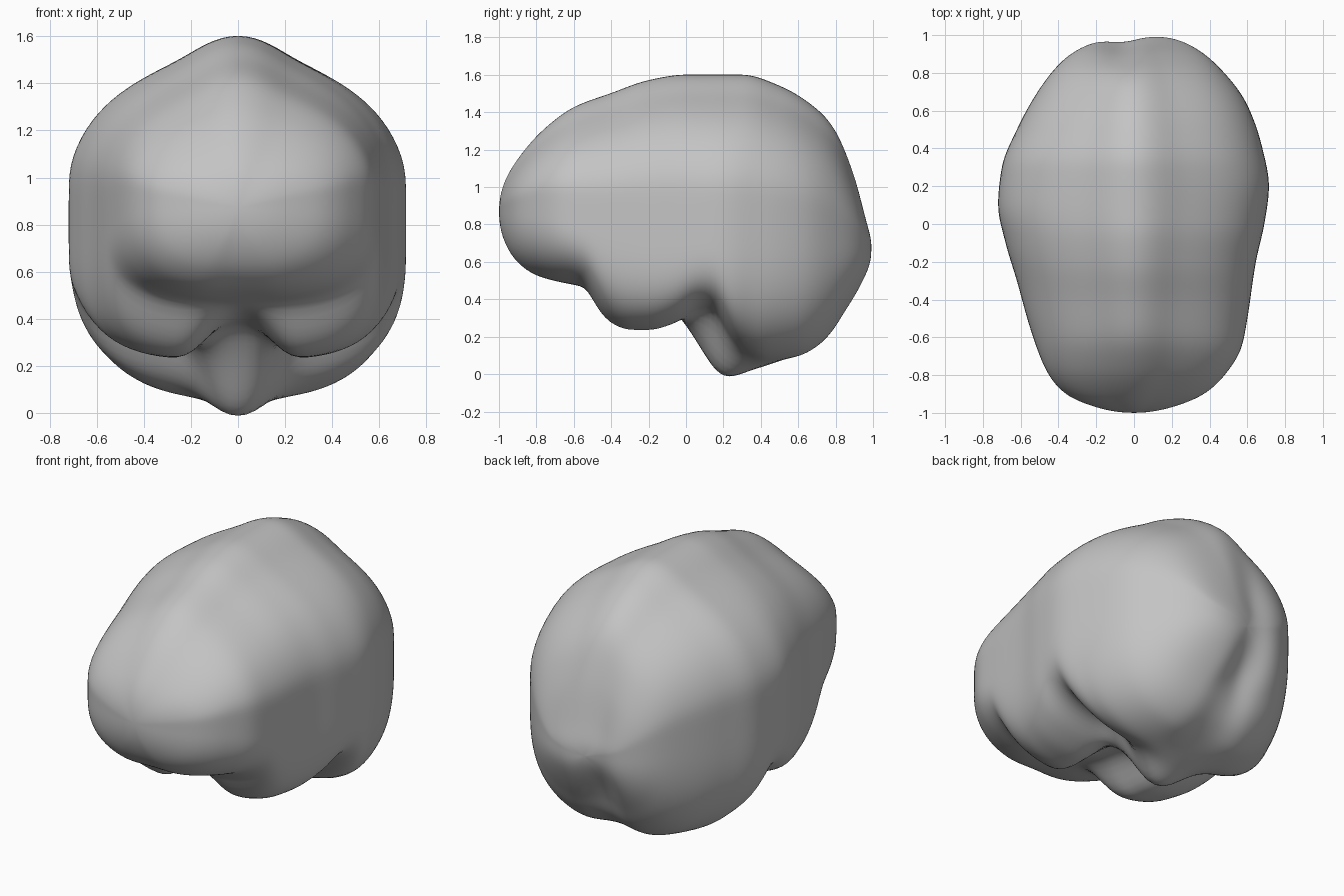
import bpy, bmesh, math

default = bpy.data.objects.get("Cube")
if default:
    bpy.data.objects.remove(default, do_unlink=True)

RINGS, SIDES = 120, 128

# Profiles along the length: (y, value)
CROWN = [(-1, .87), (-.98, 1), (-.9, 1.15), (-.75, 1.32), (-.6, 1.43), (-.4, 1.505),
         (-.2, 1.575), (0, 1.605), (.3, 1.605), (.5, 1.545), (.7, 1.42), (.8, 1.31),
         (.9, 1.09), (.97, .83), (1, .66)]
MIDDLE = [(-1, .87), (-.8, .85), (-.5, .78), (0, .75), (.5, .73), (.9, .7), (1, .66)]
LOBES = [(-1, .87), (-.98, .73), (-.9, .59), (-.8, .52), (-.7, .49), (-.54, .46),
         (-.48, .35), (-.4, .26), (-.3, .225), (-.2, .225), (-.05, .27), (.08, .35),
         (.15, .35), (.21, .23), (.29, .12), (.42, .06), (.6, .08), (.7, .13),
         (.78, .21), (.85, .32), (.95, .49), (1, .66)]
MIDLINE = [(-1, .87), (-.98, .74), (-.9, .6), (-.8, .53), (-.7, .5), (-.52, .46),
           (-.3, .4), (-.1, .37), (0, .26), (.1, .1), (.16, .01), (.22, -.02),
           (.35, .02), (.6, .11), (.7, .17), (.78, .25), (.85, .36), (.95, .5), (1, .66)]
RIGHT_WIDTH = [(-1, 0), (-.97, .2), (-.9, .36), (-.8, .45), (-.55, .55), (-.3, .62),
               (-.1, .68), (.1, .72), (.3, .7), (.5, .62), (.7, .51), (.88, .36),
               (.96, .22), (1, 0)]
LEFT_WIDTH = [(-1, 0), (-.97, .2), (-.9, .37), (-.8, .48), (-.65, .57), (-.5, .6),
              (-.2, .645), (0, .69), (.2, .715), (.4, .68), (.63, .6), (.83, .45),
              (.94, .31), (.985, .19), (1, 0)]
# Roundness of the underside: higher is boxier
BOXINESS = [(-1, 2.3), (-.65, 2.6), (-.4, 3.4), (0, 3.8), (.15, 3.8), (.35, 2.9),
            (.7, 2.7), (1, 2.3)]


def smooth_profile(points):
    """Monotone cubic through the points, rounded at both ends."""
    ts = [math.asin(y) for y, _ in points]
    vs = [v for _, v in points]
    steps = [(vs[i + 1] - vs[i]) / (ts[i + 1] - ts[i]) for i in range(len(ts) - 1)]
    slopes = [steps[0]]
    for a, b in zip(steps, steps[1:]):
        slopes.append(2 * a * b / (a + b) if a * b > 0 else 0)
    slopes.append(steps[-1])

    def value(t):
        i = max(k for k in range(len(steps)) if ts[k] <= t or k == 0)
        h = ts[i + 1] - ts[i]
        s = min(max((t - ts[i]) / h, 0), 1)
        ease = s * s * (3 - 2 * s)
        return (vs[i] + (vs[i + 1] - vs[i]) * ease
                + h * s * (1 - s) * (slopes[i] * (1 - s) - slopes[i + 1] * s))
    return value


def smoothstep(low, high, v):
    s = min(max((v - low) / (high - low), 0), 1)
    return s * s * (3 - 2 * s)


crown, middle, lobes, midline, right_width, left_width, boxiness = map(
    smooth_profile,
    (CROWN, MIDDLE, LOBES, MIDLINE, RIGHT_WIDTH, LEFT_WIDTH, BOXINESS))


def section_point(t, angle):
    """Point on the cross-section; angle runs from the crown round to the left."""
    s, c = math.sin(angle), math.cos(angle)
    y, mid = math.sin(t), middle(t)
    width = left_width(t) if s > 0 else right_width(t)
    if c >= 0:
        # Softly ridged crown with full sides
        bulge = math.sin(4 * math.atan2(abs(s), c)) * smoothstep(-.1, .4, abs(s))
        swell = 1 - .055 * bulge
        x, z = width * s * swell, mid + (crown(t) - mid) * c * swell
        x = max(-width, min(width, x))
    else:
        # Paired lower lobes with a separate midline
        power = boxiness(t)
        reach = (abs(s) ** power + abs(c) ** power) ** (-1 / power)
        x = width * s * reach
        weight = smoothstep(.04, .4, abs(s) * reach)
        floor = midline(t) + (lobes(t) - midline(t)) * weight
        z = mid + (mid - floor) * c * reach
    # Broad cleft at the rear, deeper towards the underside
    depth = .03 + .04 * smoothstep(.75, .4, z)
    y -= depth * math.exp(-((x + .06) / .11) ** 2) * smoothstep(.7, 1, y)
    return x, y, z


# Brain surface: rings lofted from front to rear
bm = bmesh.new()
rings = []
for i in range(1, RINGS):
    t = math.pi * (i / RINGS - .5)
    rings.append([bm.verts.new(section_point(t, math.tau * j / SIDES))
                  for j in range(SIDES)])
for a, b in zip(rings, rings[1:]):
    for j in range(SIDES):
        k = (j + 1) % SIDES
        bm.faces.new((a[j], a[k], b[k], b[j]))
for ring, t in ((rings[0], -math.pi / 2), (rings[-1], math.pi / 2)):
    tip = bm.verts.new(section_point(t, 0))
    for j in range(SIDES):
        bm.faces.new((ring[j], ring[(j + 1) % SIDES], tip))
for _ in range(5):
    bmesh.ops.smooth_vert(bm, verts=bm.verts, factor=.5,
                          use_axis_x=True, use_axis_y=True, use_axis_z=True)
bmesh.ops.recalc_face_normals(bm, faces=bm.faces)
for face in bm.faces:
    face.smooth = True

mesh = bpy.data.meshes.new("brain")
bm.to_mesh(mesh)
bm.free()
brain = bpy.data.objects.new("brain", mesh)
bpy.context.collection.objects.link(brain)

# Plain grey surface
grey = bpy.data.materials.new("plain grey")
grey.use_nodes = True
colour = (.55, .55, .55, 1)
grey.diffuse_color = colour
grey.node_tree.nodes["Principled BSDF"].inputs["Base Color"].default_value = colour
mesh.materials.append(grey)
